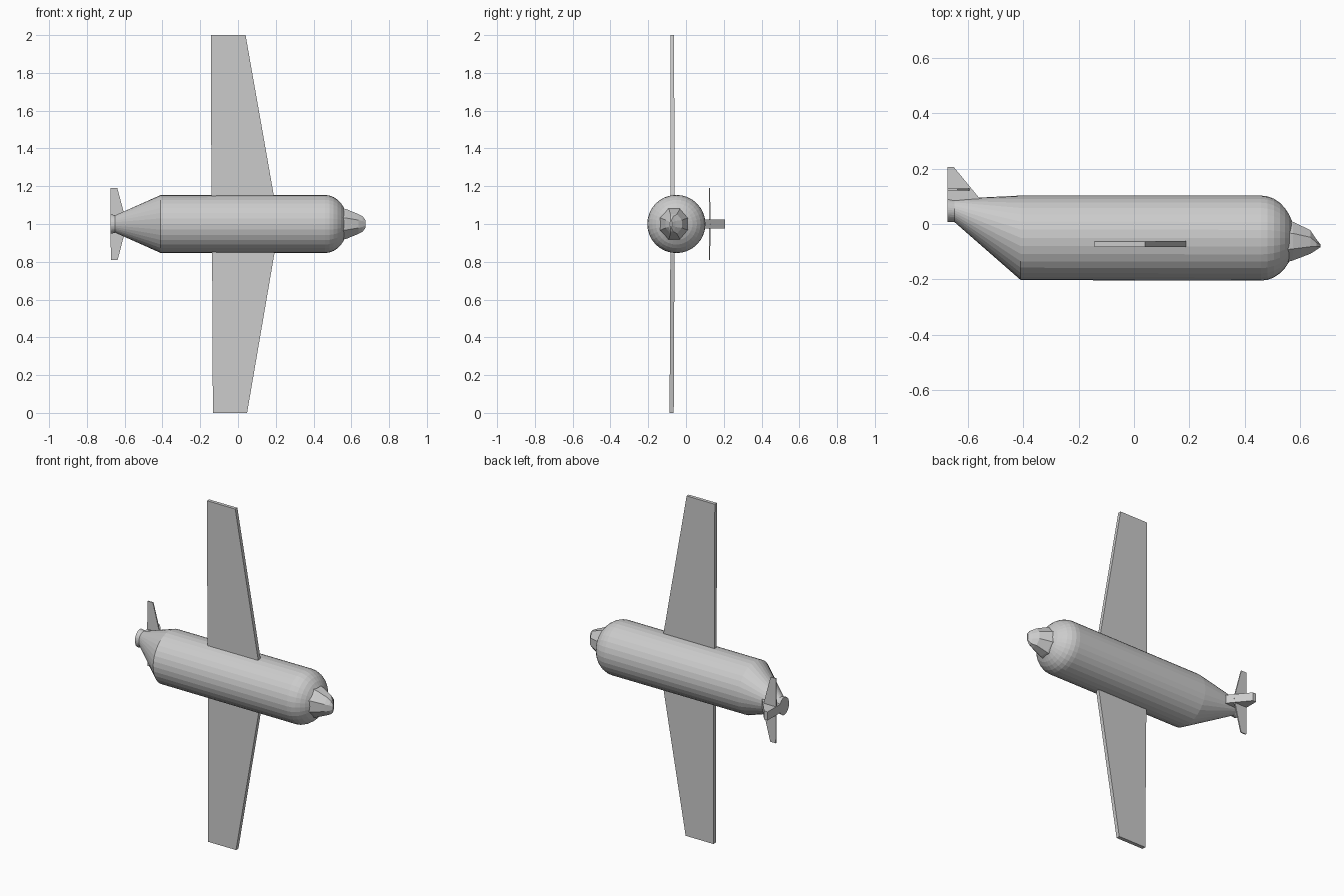
import bpy, bmesh
from math import sin, cos, pi

if "Cube" in bpy.data.objects:
    bpy.data.objects.remove(bpy.data.objects["Cube"])


def make_object(name, bm):
    bmesh.ops.recalc_face_normals(bm, faces=bm.faces)
    me = bpy.data.meshes.new(name)
    bm.to_mesh(me)
    bm.free()
    ob = bpy.data.objects.new(name, me)
    bpy.context.collection.objects.link(ob)
    return ob


def skin(name, rings):
    """Bridge matching point rings and cap both ends."""
    bm = bmesh.new()
    vs = [[bm.verts.new(p) for p in ring] for ring in rings]
    n = len(vs[0])
    for a, b in zip(vs, vs[1:]):
        for i in range(n):
            j = (i + 1) % n
            bm.faces.new((a[i], a[j], b[j], b[i]))
    bm.faces.new(vs[0])
    bm.faces.new(vs[-1])
    return make_object(name, bm)


def ellipse(x, cy, ry, rz, n=32):
    return [(x, cy + ry * cos(2 * pi * i / n), 1 + rz * sin(2 * pi * i / n))
            for i in range(n)]


def octagon(x, y0, y1, hz, cut=0.3):
    cy, hy = (y0 + y1) / 2, (y1 - y0) / 2
    c = 1 - 2 * cut
    pts = [(1, c), (c, 1), (-c, 1), (-1, c), (-1, -c), (-c, -1), (c, -1), (1, -c)]
    return [(x, cy + hy * a, 1 + hz * b) for a, b in pts]


def section(z, y0, y1, x0, x1):
    return [(x0, y0, z), (x1, y0, z), (x1, y1, z), (x0, y1, z)]


CY, R = -0.051, 0.154

# Fuselage: straight tube with an upswept tail cone and flared end
skin("fuselage", [ellipse(-0.675, 0.051, 0.044, 0.052),
                  ellipse(-0.65, 0.049, 0.042, 0.046),
                  ellipse(-0.41, CY + 0.001, R - 0.001, R - 0.001),
                  ellipse(0.46, CY, R, R)])

# Flattened nose dome
dome = []
for k in range(8):
    t = k / 8 * pi / 2
    dome.append(ellipse(0.46 + 0.122 * sin(t), CY, R * cos(t), R * cos(t)))
skin("nose_dome", dome)

# Faceted cockpit
skin("cockpit", [octagon(0.53, -0.145, 0.018, 0.09),
                 octagon(0.575, -0.132, 0.008, 0.078),
                 octagon(0.638, -0.108, -0.022, 0.052),
                 octagon(0.660, -0.094, -0.055, 0.040),
                 octagon(0.675, -0.084, -0.074, 0.020)])

# Tapered wing, tip to tip
skin("wing", [section(0.0, -0.087, -0.065, -0.133, 0.048),
              section(0.84, -0.083, -0.061, -0.137, 0.192),
              section(1.16, -0.083, -0.061, -0.141, 0.188),
              section(2.0, -0.083, -0.063, -0.143, 0.04)])

# Horizontal tail
skin("tailplane", [section(0.81, 0.122, 0.128, -0.673, -0.637),
                   section(1.0, 0.121, 0.129, -0.675, -0.588),
                   section(1.19, 0.122, 0.128, -0.675, -0.639)])

# Tail fin: side profile given thickness
fin = [(-0.675, 0.07), (-0.54, 0.07), (-0.565, 0.10), (-0.653, 0.207), (-0.675, 0.207)]
skin("tail_fin", [[(x, y, 1 + s) for x, y in fin] for s in (-0.025, 0.025)])
